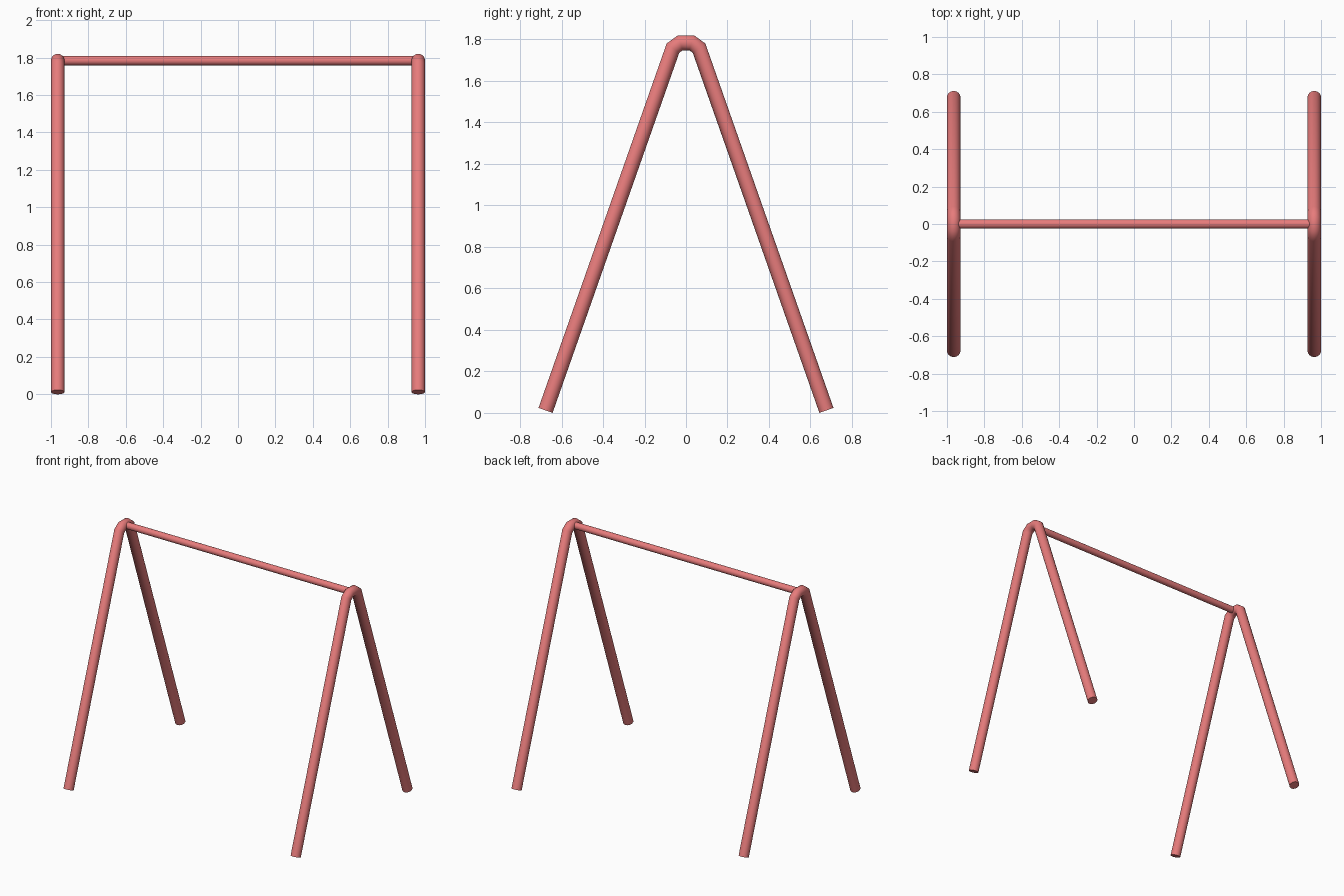
import bpy, bmesh, math
from mathutils import Vector

if "Cube" in bpy.data.objects:
    bpy.data.objects.remove(bpy.data.objects["Cube"])

SIDES = 32
mat = bpy.data.materials.new("red_paint")
mat.diffuse_color = (0.80, 0.20, 0.20, 1)
mat.use_nodes = True
mat.node_tree.nodes["Principled BSDF"].inputs["Base Color"].default_value = mat.diffuse_color


def tube(name, path, side, radius):
    """Sweep a mitred round tube along a planar path; side is the plane's normal."""
    pts, side = [Vector(p) for p in path], Vector(side)
    bm = bmesh.new()
    rings = []
    for i, p in enumerate(pts):
        d_in = (p - pts[i - 1]).normalized() if i else None
        d_out = (pts[i + 1] - p).normalized() if i < len(pts) - 1 else d_in
        d_in = d_in or d_out
        tangent = (d_in + d_out).normalized()
        up = side.cross(tangent) / tangent.dot(d_in)
        angles = [2 * math.pi * k / SIDES for k in range(SIDES)]
        rings.append([bm.verts.new(p + radius * (side * math.cos(a) + up * math.sin(a)))
                      for a in angles])
    for a, b in zip(rings, rings[1:]):
        for k in range(SIDES):
            n = (k + 1) % SIDES
            bm.faces.new((a[k], a[n], b[n], b[k]))
    bm.faces.new(rings[0])
    bm.faces.new(rings[-1])
    bmesh.ops.recalc_face_normals(bm, faces=bm.faces)
    mesh = bpy.data.meshes.new(name)
    bm.to_mesh(mesh)
    bm.free()
    obj = bpy.data.objects.new(name, mesh)
    bpy.context.collection.objects.link(obj)
    mesh.materials.append(mat)
    bpy.ops.object.select_all(action='DESELECT')
    obj.select_set(True)
    bpy.context.view_layer.objects.active = obj
    bpy.ops.object.shade_smooth_by_angle(angle=math.radians(40))
    return obj


# A-shaped end frames, each one bent tube
half = [(-0.677, 0.012), (-0.063, 1.758), (-0.027, 1.784)]
profile = half + [(-y, z) for y, z in reversed(half)]
for label, x in (("left", -0.964), ("right", 0.964)):
    tube(label + "_leg_frame", [(x, y, z) for y, z in profile], (1, 0, 0), 0.036)

# Thinner top bar joining the frames
tube("top_bar", [(-0.96, 0, 1.784), (0.96, 0, 1.784)], (0, 1, 0), 0.025)
